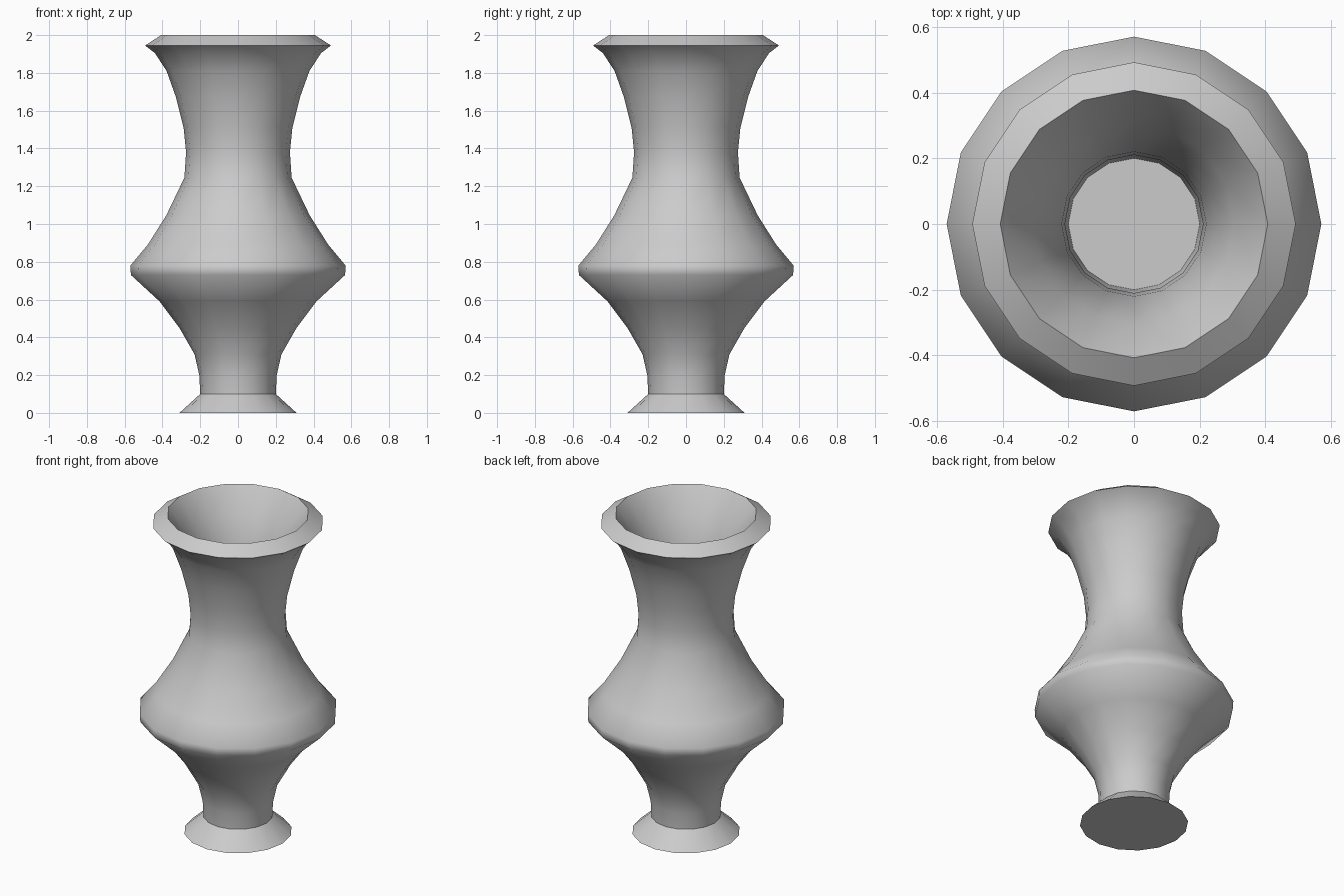
import bpy, bmesh, math

if "Cube" in bpy.data.objects:
    bpy.data.objects.remove(bpy.data.objects["Cube"])

SIDES = 16


def lathe(name, profile, smooth_angle):
    """Spin a (radius, height) profile around z; radius 0 gives a pole."""
    bm = bmesh.new()
    rings = []
    for r, z in profile:
        if r == 0:
            rings.append([bm.verts.new((0, 0, z))])
        else:
            rings.append([bm.verts.new((r * math.cos(2 * math.pi * i / SIDES),
                                        r * math.sin(2 * math.pi * i / SIDES), z))
                          for i in range(SIDES)])
    for a, b in zip(rings, rings[1:]):
        for i in range(SIDES):
            j = (i + 1) % SIDES
            corners = [a[i % len(a)], a[j % len(a)], b[j % len(b)], b[i % len(b)]]
            bm.faces.new(list(dict.fromkeys(corners)))
    bmesh.ops.recalc_face_normals(bm, faces=bm.faces)
    mesh = bpy.data.meshes.new(name)
    bm.to_mesh(mesh)
    bm.free()
    obj = bpy.data.objects.new(name, mesh)
    bpy.context.collection.objects.link(obj)
    bpy.ops.object.select_all(action='DESELECT')
    obj.select_set(True)
    bpy.context.view_layer.objects.active = obj
    bpy.ops.object.shade_smooth_by_angle(angle=math.radians(smooth_angle))
    return obj


# Foot: flared solid disc whose top is the floor of the vase
lathe("foot", [(0, 0), (0.31, 0), (0.2, 0.1), (0, 0.1)], 30)

# Body: outer wall from the foot up to the rim, then the inner wall back down
outer = [(0.2, 0.1), (0.205, 0.2), (0.23, 0.31), (0.31, 0.45), (0.415, 0.59),
         (0.567, 0.73), (0.57, 0.78), (0.478, 0.89), (0.38, 1.045), (0.284, 1.245),
         (0.275, 1.38), (0.288, 1.51), (0.328, 1.67), (0.378, 1.81), (0.44, 1.905),
         (0.492, 1.945)]
inner = [(0.407, 2.0), (0.305, 1.85), (0.25, 1.68), (0.22, 1.53), (0.21, 1.38),
         (0.22, 1.22), (0.31, 1.02), (0.41, 0.86), (0.48, 0.78), (0.475, 0.74),
         (0.36, 0.61), (0.265, 0.46), (0.21, 0.31)]
lathe("body", outer + inner + outer[:1], 60)
